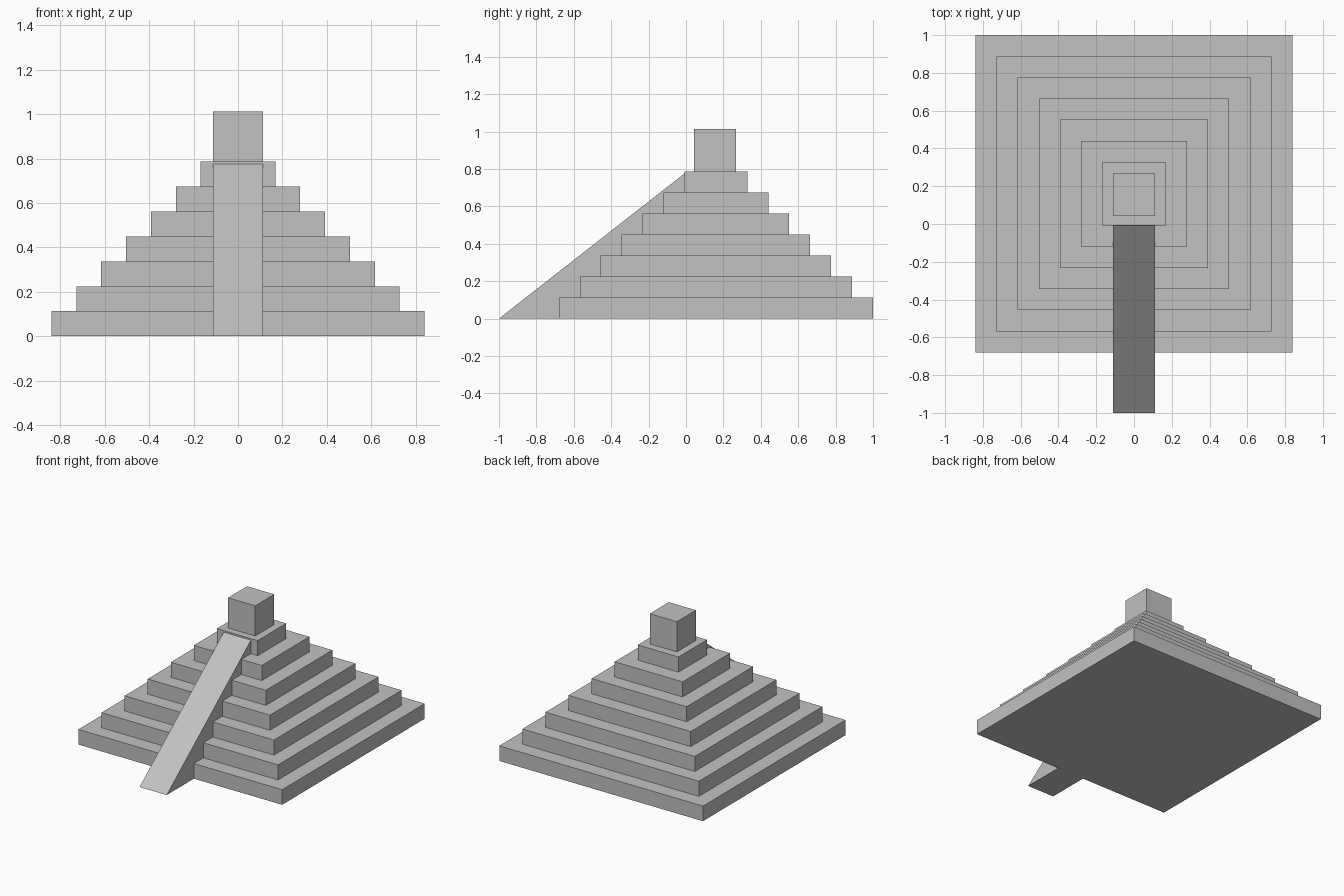
import bpy
import bmesh

old = bpy.data.objects.get("Cube")
if old:
    bpy.data.objects.remove(old, do_unlink=True)

# One stone colour for everything
stone = bpy.data.materials.new("stone_grey")
stone.use_nodes = True
GREY = (0.54, 0.54, 0.54, 1)
stone.diffuse_color = GREY
stone.node_tree.nodes["Principled BSDF"].inputs["Base Color"].default_value = GREY

CENTRE_Y = 0.16
TIERS = 7
STEP = 0.112
RISE = 0.1125


def block(name, half, y, bottom, height):
    """Square block standing on the given bottom height."""
    bpy.ops.mesh.primitive_cube_add(size=1, location=(0, y, bottom + height / 2))
    ob = bpy.context.object
    ob.name = name
    ob.scale = (2 * half, 2 * half, height)
    bpy.ops.object.transform_apply(location=False, rotation=False, scale=True)
    ob.data.materials.append(stone)
    return ob


def extruded_profile(name, profile, half_width):
    """Side profile of (y, z) points extruded across x."""
    bm = bmesh.new()
    face = bm.faces.new([bm.verts.new((-half_width, y, z)) for y, z in profile])
    ext = bmesh.ops.extrude_face_region(bm, geom=[face])
    verts = [g for g in ext["geom"] if isinstance(g, bmesh.types.BMVert)]
    bmesh.ops.translate(bm, verts=verts, vec=(2 * half_width, 0, 0))
    bmesh.ops.recalc_face_normals(bm, faces=bm.faces)
    mesh = bpy.data.meshes.new(name)
    bm.to_mesh(mesh)
    bm.free()
    mesh.materials.append(stone)
    ob = bpy.data.objects.new(name, mesh)
    bpy.context.collection.objects.link(ob)
    return ob


# Stepped tiers, each one step narrower than the one below
for i in range(TIERS):
    block(f"tier_{i + 1}", 0.84 - i * STEP, CENTRE_Y, i * RISE, RISE)

# Shrine on the summit
block("summit_shrine", STEP, CENTRE_Y - 0.005, TIERS * RISE, 0.225)

# Ramp up the front
extruded_profile("front_ramp", [(-1, 0), (0, 0), (0, 0.782)], STEP)
